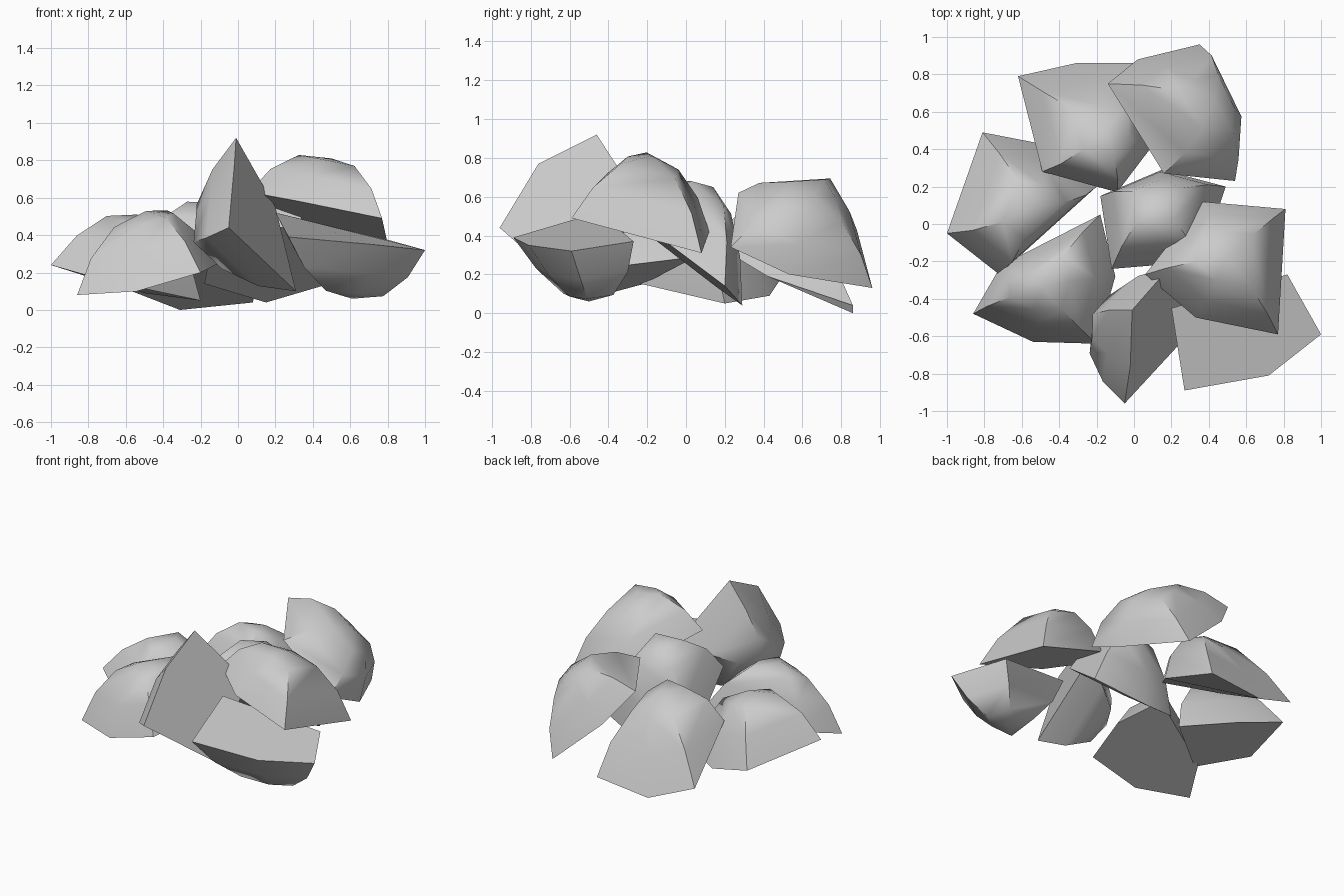
import bpy, bmesh, math
from mathutils import Vector

if "Cube" in bpy.data.objects:
    bpy.data.objects.remove(bpy.data.objects["Cube"])

# (height share, width share) of the rings rising from the flat base to the crown
PROFILE = [(0.0, 1.0), (0.49, 0.76), (0.87, 0.42)]


def chunk(name, base, crown):
    """Faceted dome: flat polygon base, rings shrinking toward the crown point."""
    base = [Vector(p) for p in base]
    centre = sum(base, Vector()) / len(base)
    rise = Vector(crown) - centre
    bm = bmesh.new()
    rings = [[bm.verts.new(centre + (p - centre) * w + rise * h) for p in base]
             for h, w in PROFILE]
    tip = bm.verts.new(Vector(crown))
    n = len(base)
    bm.faces.new(rings[0])
    for lower, upper in zip(rings, rings[1:]):
        for i in range(n):
            j = (i + 1) % n
            bm.faces.new((lower[i], lower[j], upper[j], upper[i]))
    for i in range(n):
        bm.faces.new((rings[-1][i], rings[-1][(i + 1) % n], tip))
    bmesh.ops.recalc_face_normals(bm, faces=bm.faces)
    mesh = bpy.data.meshes.new(name)
    bm.to_mesh(mesh)
    bm.free()
    ob = bpy.data.objects.new(name, mesh)
    bpy.context.collection.objects.link(ob)
    bpy.ops.object.select_all(action='DESELECT')
    ob.select_set(True)
    bpy.context.view_layer.objects.active = ob
    bpy.ops.object.shade_smooth_by_angle(angle=math.radians(50))


# Back row
chunk("back_left_chunk",
      [(-.62, .79, .12), (-.31, .86, 0), (.08, .86, .04), (.1, .42, .19), (-.09, .17, .34), (-.49, .28, .36)],
      (-.15, .51, .55))
chunk("back_right_chunk",
      [(-.14, .75, .65), (.16, .27, .62), (.54, .23, .34), (.56, .53, .2), (.35, .96, .13), (.02, .88, .43)],
      (.43, .66, .61))

# Left side
chunk("left_chunk",
      [(-1, -.05, .24), (-.81, .49, .18), (-.5, .43, .09), (-.2, .2, .05), (-.72, -.27, .16)],
      (-.54, .09, .51))
chunk("front_left_chunk",
      [(-.86, -.48, .08), (-.54, -.63, .1), (-.2, -.64, .2), (-.1, -.28, .25), (-.18, .05, .29), (-.71, -.22, .15)],
      (-.49, -.34, .53))

# Middle
chunk("centre_chunk",
      [(-.12, -.24, .44), (-.18, .15, .14), (.15, .29, .04), (.49, .2, .14), (.36, -.2, .44)],
      (.12, .14, .65))

# Upright chunk, flat side turned to the front right
chunk("upright_chunk",
      [(-.01, -.46, .92), (-.02, -.76, .77), (-.05, -.96, .44), (.31, -.57, .1), (.2, -.22, .55)],
      (-.22, -.53, .39))

# Right side: a high chunk over an upturned one
chunk("right_chunk",
      [(.77, -.59, .49), (.81, .08, .31), (.36, .12, .42), (.06, -.27, .63), (.33, -.5, .58)],
      (.5, -.18, .81))
chunk("upturned_chunk",
      [(.82, -.27, .37), (1, -.59, .32), (.72, -.81, .35), (.27, -.89, .39), (.2, -.45, .52)],
      (.61, -.5, .06))
